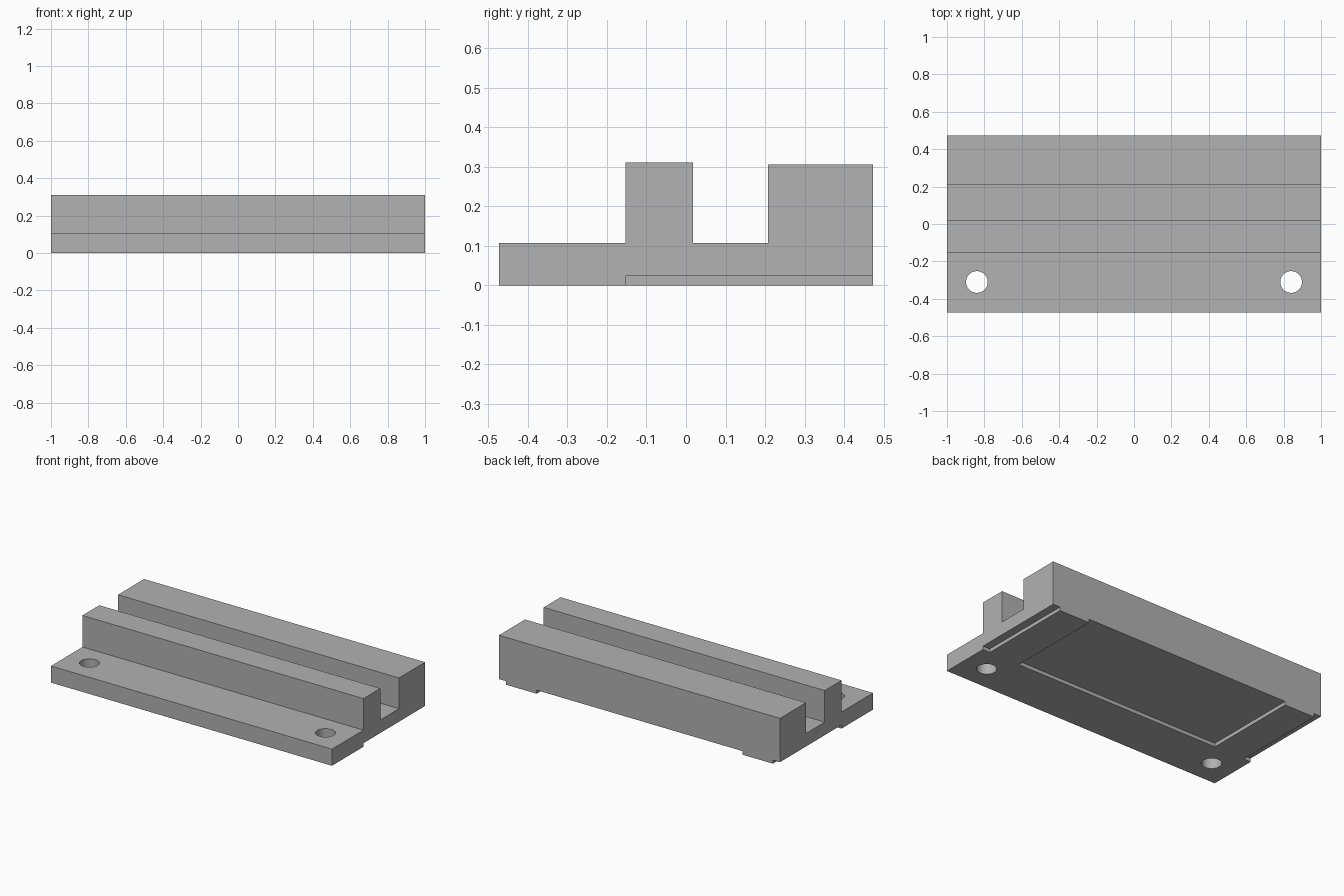
import bpy
import bmesh

default_cube = bpy.data.objects.get("Cube")
if default_cube:
    bpy.data.objects.remove(default_cube, do_unlink=True)

# Main dimensions
HALF_X, FRONT, BACK = 1.0, -0.473, 0.473
BASE_TOP, RAIL_TOP, BLOCK_TOP = 0.107, 0.31, 0.305
RAIL_FRONT, RAIL_BACK, BLOCK_FRONT = -0.153, 0.018, 0.208
RECESS = 0.023

gray = bpy.data.materials.new("plain gray")
gray.use_nodes = True
color = (0.445, 0.445, 0.445, 1)
gray.diffuse_color = color
gray.node_tree.nodes["Principled BSDF"].inputs["Base Color"].default_value = color


def make_object(name, bm):
    bmesh.ops.recalc_face_normals(bm, faces=bm.faces)
    mesh = bpy.data.meshes.new(name)
    bm.to_mesh(mesh)
    bm.free()
    mesh.materials.append(gray)
    obj = bpy.data.objects.new(name, mesh)
    bpy.context.collection.objects.link(obj)
    return obj


def extrude_profile(name, profile, x0, x1):
    bm = bmesh.new()
    face = bm.faces.new([bm.verts.new((x0, y, z)) for y, z in profile])
    moved = bmesh.ops.extrude_face_region(bm, geom=[face])["geom"]
    verts = [v for v in moved if isinstance(v, bmesh.types.BMVert)]
    bmesh.ops.translate(bm, verts=verts, vec=(x1 - x0, 0, 0))
    return make_object(name, bm)


def recess_cutter(name, x0, x1):
    low, far = -0.1, BACK + 0.1
    return extrude_profile(
        name, [(RAIL_FRONT, low), (far, low), (far, RECESS), (RAIL_FRONT, RECESS)], x0, x1)


def hole_cutter(name, x):
    bm = bmesh.new()
    bmesh.ops.create_cone(bm, cap_ends=True, segments=48,
                          radius1=0.058, radius2=0.058, depth=0.5)
    bmesh.ops.translate(bm, verts=bm.verts, vec=(x, -0.31, 0.05))
    return make_object(name, bm)


# Stepped body: mounting flange, rail, channel and rear block
body = extrude_profile("channel_bracket", [
    (FRONT, 0), (BACK, 0), (BACK, BLOCK_TOP), (BLOCK_FRONT, BLOCK_TOP),
    (BLOCK_FRONT, BASE_TOP), (RAIL_BACK, BASE_TOP), (RAIL_BACK, RAIL_TOP),
    (RAIL_FRONT, RAIL_TOP), (RAIL_FRONT, BASE_TOP), (FRONT, BASE_TOP)],
    -HALF_X, HALF_X)

# Underside recesses and mounting holes
cutters = [recess_cutter("center_recess_cutter", -0.732, 0.732)]
for side, sign in (("left", 1), ("right", -1)):
    x0, x1 = sorted((sign * 0.949, sign * 1.1))
    cutters.append(recess_cutter(side + "_notch_cutter", x0, x1))
    cutters.append(hole_cutter(side + "_hole_cutter", sign * 0.84))

bpy.context.view_layer.objects.active = body
for cutter in cutters:
    cutter.hide_render = True
    cut = body.modifiers.new(cutter.name, 'BOOLEAN')
    cut.operation = 'DIFFERENCE'
    cut.solver = 'EXACT'
    cut.object = cutter
    bpy.ops.object.modifier_apply(modifier=cut.name)
    bpy.data.objects.remove(cutter, do_unlink=True)

# Smooth hole walls, crisp edges elsewhere
bpy.ops.object.select_all(action='DESELECT')
body.select_set(True)
bpy.ops.object.shade_smooth_by_angle()
